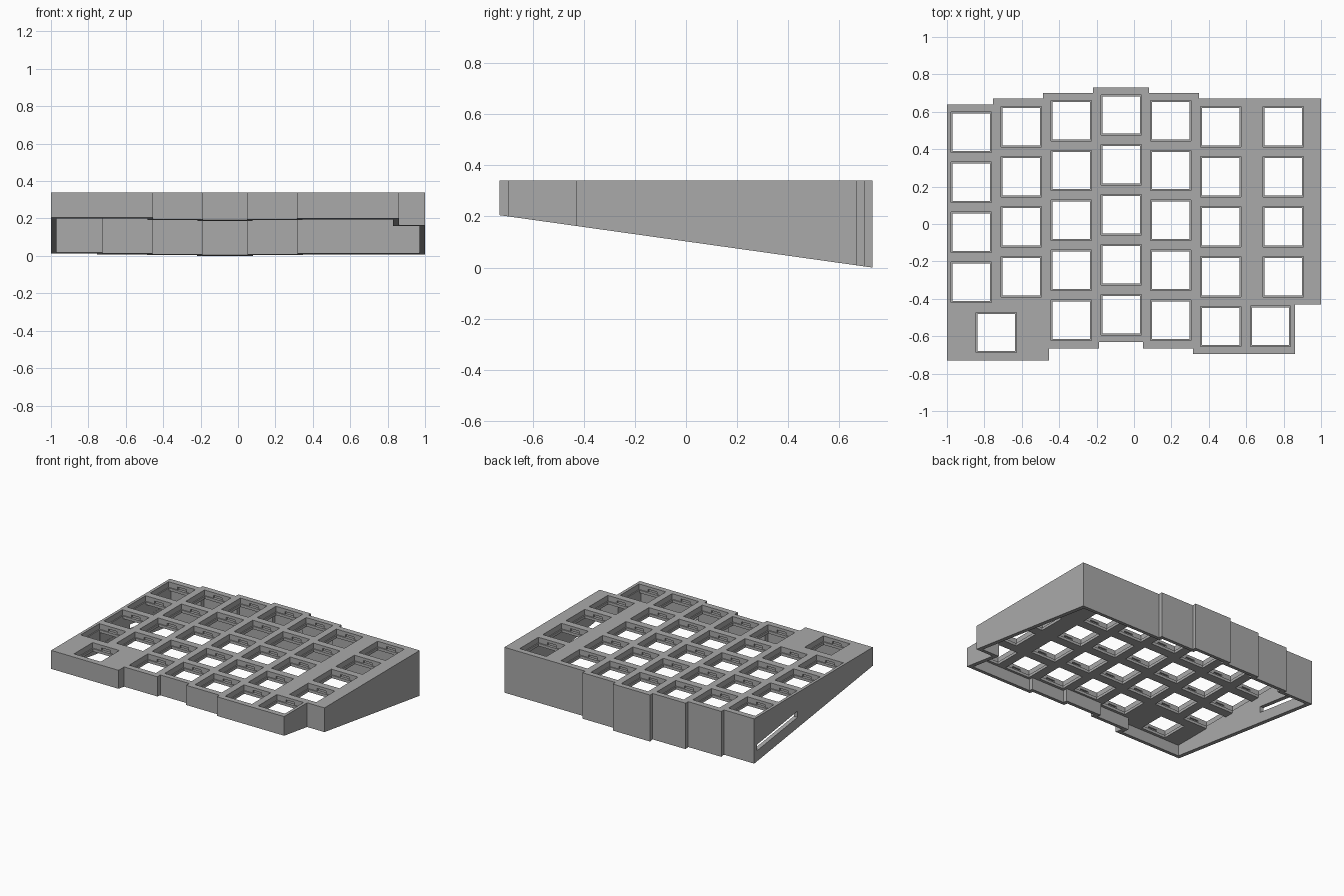
import bpy, bmesh
from mathutils import Matrix, Vector

cube = bpy.data.objects.get("Cube")
if cube:
    bpy.data.objects.remove(cube)

TOP, WALL, PLATE, PITCH = 0.34, 0.03, 0.06, 0.267
SLOPE = 0.205 / 1.46


def underside(y):
    return SLOPE * (0.73 - y)


def make_object(name, bm):
    bmesh.ops.recalc_face_normals(bm, faces=bm.faces)
    mesh = bpy.data.meshes.new(name)
    bm.to_mesh(mesh)
    bm.free()
    obj = bpy.data.objects.new(name, mesh)
    bpy.context.collection.objects.link(obj)
    return obj


def prism(name, points, bottom, top):
    """Extrude an outline upward; bottom is a height function of y."""
    bm = bmesh.new()
    base = bm.faces.new([bm.verts.new((x, y, bottom(y))) for x, y in points])
    grown = bmesh.ops.extrude_face_region(bm, geom=[base])
    for v in grown["geom"]:
        if isinstance(v, bmesh.types.BMVert):
            v.co.z = top
    return make_object(name, bm)


def inset(points, d):
    """Shrink a clockwise right-angled outline by d."""
    result = []
    for i, p in enumerate(points):
        p = Vector(p)
        a = (p - Vector(points[i - 1])).normalized()
        b = (Vector(points[(i + 1) % len(points)]) - p).normalized()
        result.append(p + d * (Vector((a.y, -a.x)) + Vector((b.y, -b.x))))
    return result


def add_box(bm, center, size):
    bmesh.ops.create_cube(bm, size=1, matrix=Matrix.Translation(center) @ Matrix.Diagonal((*size, 1)))


def cut(target, cutter):
    cutter.hide_render = True
    mod = target.modifiers.new("cut", 'BOOLEAN')
    mod.operation, mod.solver, mod.object = 'DIFFERENCE', 'EXACT', cutter
    bpy.context.view_layer.objects.active = target
    bpy.ops.object.modifier_apply(modifier=mod.name)
    bpy.data.objects.remove(cutter)


# Stepped case outline: back edge as (end x, y), then front edge
back = [(-0.755, 0.64), (-0.487, 0.67), (-0.22, 0.70), (0.08, 0.73), (0.347, 0.70), (1, 0.67)]
front = [(0.86, -0.43), (0.315, -0.695), (0.047, -0.665), (-0.187, -0.63), (-0.455, -0.665), (-1, -0.73)]
outline, x = [], -1
for end, y in back + front:
    outline += [(x, y), (end, y)]
    x = end

# Wedge shell, open underneath
case = prism("keyboard_case", outline, underside, TOP)
cut(case, prism("cavity", inset(outline, WALL), lambda y: -0.2, TOP - PLATE))

# Key positions: column x, back row y, row count
columns = [(-0.871, 0.49, 4), (-0.603, 0.52, 4), (-0.336, 0.553, 5), (-0.069, 0.583, 5),
           (0.197, 0.553, 5), (0.464, 0.52, 5), (0.797, 0.52, 4)]
keys = [(x, y - r * PITCH, TOP) for x, y, n in columns for r in range(n)]
keys += [(0.73, -0.547, TOP), (-0.737, -0.58, TOP)]

# Each socket: wide upper opening, narrower through hole, clip notches
for name, size, depth in [("openings", (0.216, 0.216, 0.08), 0),
                          ("through_holes", (0.2, 0.2, 0.3), 0),
                          ("clip_notches", (0.07, 0.24, 0.02), 0.03)]:
    bm = bmesh.new()
    for key in keys:
        add_box(bm, Vector(key) - Vector((0, 0, depth)), size)
    cut(case, make_object(name, bm))

# Cable slot in the side wall, parallel to the sloping rim
bm = bmesh.new()
add_box(bm, (-1, 0.375, 0), (0.1, 0.47, 0.045))
for v in bm.verts:
    v.co.z += underside(v.co.y) + 0.1
cut(case, make_object("cable_slot", bm))

# Single matte grey
grey = bpy.data.materials.new("light_grey")
grey.use_nodes = True
color = (0.4, 0.4, 0.4, 1)
grey.diffuse_color = color
grey.node_tree.nodes["Principled BSDF"].inputs["Base Color"].default_value = color
case.data.materials.clear()
case.data.materials.append(grey)
